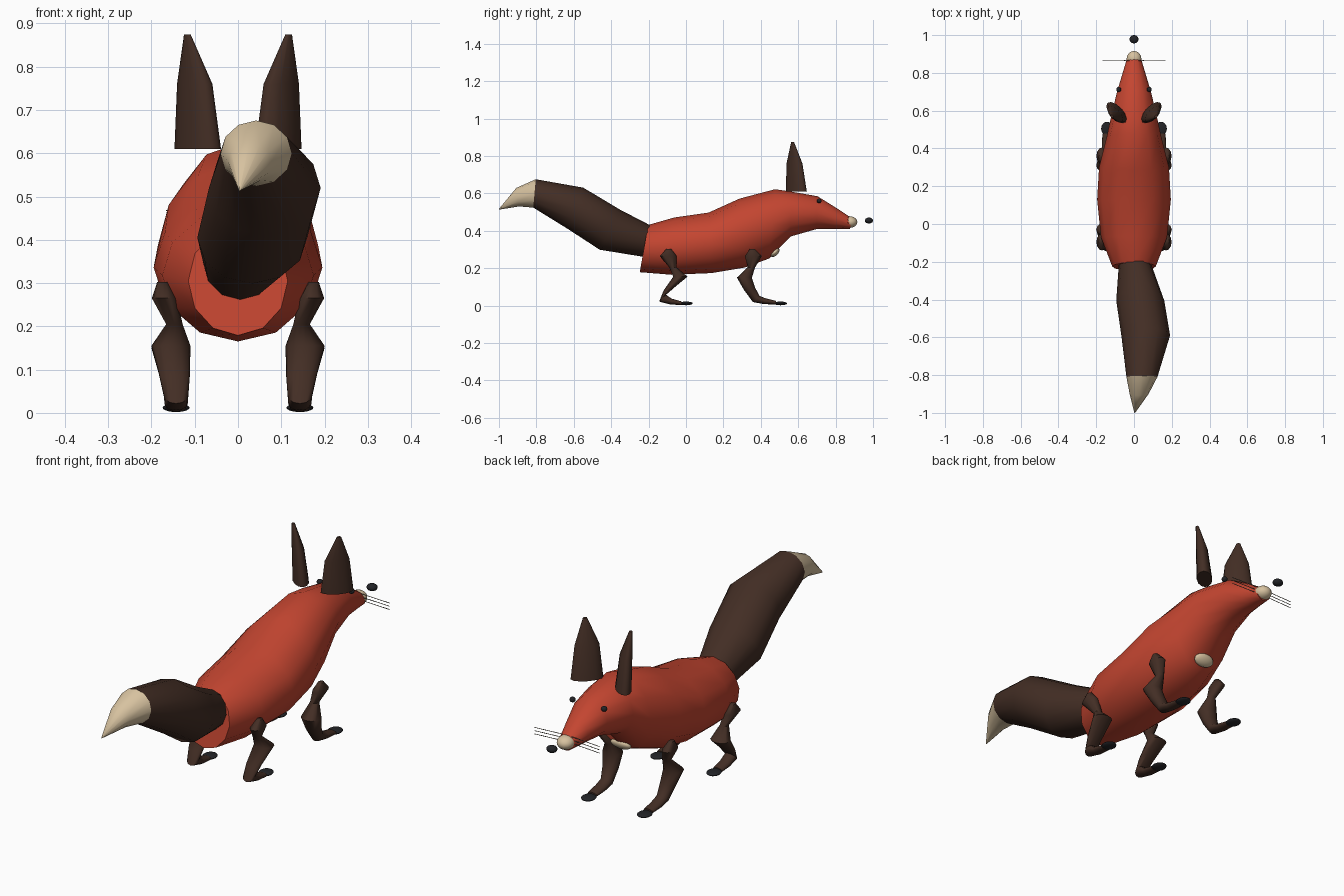
import bpy, bmesh, math
from mathutils import Vector

if "Cube" in bpy.data.objects:
    bpy.data.objects.remove(bpy.data.objects["Cube"])


def material(name, color):
    m = bpy.data.materials.new(name)
    m.use_nodes = True
    m.diffuse_color = (*color, 1)
    m.node_tree.nodes["Principled BSDF"].inputs["Base Color"].default_value = (*color, 1)
    return m


RED = material("fox red", (0.55, 0.06, 0.03))
BROWN = material("dark brown", (0.056, 0.027, 0.018))
CREAM = material("cream", (0.68, 0.54, 0.35))
BLACK = material("black", (0.016, 0.017, 0.02))
GREY = material("whisker grey", (0.18, 0.16, 0.12))


def finish(name, bm, mat, sharp=60):
    bmesh.ops.recalc_face_normals(bm, faces=bm.faces)
    mesh = bpy.data.meshes.new(name)
    bm.to_mesh(mesh)
    bm.free()
    mesh.materials.append(mat)
    ob = bpy.data.objects.new(name, mesh)
    bpy.context.collection.objects.link(ob)
    bpy.ops.object.select_all(action='DESELECT')
    ob.select_set(True)
    bpy.context.view_layer.objects.active = ob
    bpy.ops.object.shade_smooth_by_angle(angle=math.radians(sharp))
    return ob


def loft(name, rows, mat, sides=12, side=1, twist=0):
    """Rows are x, y, z, half width, half height, lean of the ring in degrees."""
    bm = bmesh.new()
    rings = []
    turn = math.radians(twist) * side
    for x, y, z, w, h, lean in rows:
        t = math.radians(lean)
        u = Vector((math.cos(turn), math.sin(turn), 0))
        v = Vector((-math.sin(turn) * math.sin(t), math.cos(turn) * math.sin(t), math.cos(t)))
        c = Vector((x * side, y, z))
        ring = []
        for i in range(sides):
            a = math.tau * i / sides
            ring.append(bm.verts.new(c + u * w * math.sin(a) + v * h * math.cos(a)))
        rings.append(ring)
    for r, s in zip(rings, rings[1:]):
        for i in range(sides):
            j = (i + 1) % sides
            bm.faces.new((r[i], r[j], s[j], s[i]))
    bm.faces.new(rings[0])
    bm.faces.new(rings[-1])
    return finish(name, bm, mat)


def ball(name, center, size, mat, tilt=0):
    bm = bmesh.new()
    bmesh.ops.create_uvsphere(bm, u_segments=16, v_segments=10, radius=1)
    ob = finish(name, bm, mat)
    ob.location, ob.scale = center, size
    ob.rotation_euler.x = math.radians(tilt)
    return ob


# Body running from rump to snout
loft("body", [
    (0, -0.225, 0.305, 0.115, 0.128, 10),
    (0, -0.07, 0.318, 0.175, 0.153, 2),
    (0, 0.13, 0.336, 0.195, 0.162, -3),
    (0, 0.30, 0.388, 0.185, 0.185, -4),
    (0, 0.46, 0.437, 0.145, 0.186, 5),
    (0, 0.56, 0.490, 0.123, 0.120, 0),
    (0, 0.70, 0.497, 0.090, 0.088, 2),
    (0, 0.80, 0.467, 0.060, 0.056, 3),
    (0, 0.88, 0.440, 0.036, 0.030, 5)], RED)

# Tail, swung to one side
loft("tail", [
    (0.005, -0.21, 0.345, 0.085, 0.086, 14),
    (0.033, -0.405, 0.405, 0.127, 0.120, 28),
    (0.062, -0.59, 0.520, 0.129, 0.118, 20),
    (0.042, -0.81, 0.600, 0.082, 0.076, 5)], BROWN)
loft("tail_tip", [
    (0.042, -0.81, 0.600, 0.082, 0.076, 5),
    (0.027, -0.90, 0.580, 0.050, 0.050, -8),
    (0.004, -1.0, 0.515, 0.002, 0.002, -20)], CREAM)

# Snout, nose and chest patch
ball("muzzle", (0, 0.875, 0.447), (0.039, 0.041, 0.031), CREAM)
ball("nose", (0, 0.978, 0.455), (0.024, 0.022, 0.016), BLACK)
ball("chest_patch", (0, 0.475, 0.285), (0.05, 0.03, 0.018), CREAM, 45)

REAR = [
    (0.175, -0.092, 0.302, 0.012, 0.014, 90),
    (0.170, -0.095, 0.265, 0.029, 0.045, 90),
    (0.147, -0.070, 0.205, 0.019, 0.020, 90),
    (0.155, -0.030, 0.155, 0.045, 0.038, 90),
    (0.147, -0.090, 0.090, 0.036, 0.030, 75),
    (0.143, -0.125, 0.040, 0.028, 0.026, 45),
    (0.143, -0.080, 0.022, 0.027, 0.016, 10),
    (0.143, -0.025, 0.013, 0.024, 0.010, 0)]
FRONT = [
    (0.175, 0.355, 0.302, 0.012, 0.014, 90),
    (0.170, 0.360, 0.265, 0.029, 0.045, 90),
    (0.147, 0.350, 0.205, 0.019, 0.020, 90),
    (0.155, 0.312, 0.150, 0.045, 0.040, 90),
    (0.147, 0.340, 0.090, 0.036, 0.030, 75),
    (0.143, 0.375, 0.036, 0.028, 0.024, 45),
    (0.143, 0.420, 0.024, 0.027, 0.016, 10),
    (0.143, 0.480, 0.016, 0.024, 0.010, 0)]

for side, label in ((1, "left"), (-1, "right")):
    # Tall upright ears
    loft(label + "_ear", [
        (0.093, 0.59, 0.61, 0.070, 0.034, 90),
        (0.100, 0.58, 0.76, 0.053, 0.026, 90),
        (0.117, 0.57, 0.874, 0.009, 0.007, 90)], BROWN, side=side, twist=47)
    ball(label + "_eye", (0.081 * side, 0.712, 0.56), (0.013, 0.013, 0.012), BLACK)
    # Legs with dark paws
    for pair, rows, paw_y in (("rear", REAR, 0.0), ("front", FRONT, 0.505)):
        loft(f"{label}_{pair}_leg", rows, BROWN, side=side)
        ball(f"{label}_{pair}_paw", (0.143 * side, paw_y, 0.012),
             (0.031, 0.036, 0.01), BLACK)
    # Three fine whiskers on each cheek
    for k in range(3):
        z = 0.438 + 0.015 * k
        curve = bpy.data.curves.new(f"{label}_whisker_{k + 1}", 'CURVE')
        curve.dimensions = '3D'
        curve.bevel_depth = 0.0014
        curve.bevel_resolution = 1
        curve.use_fill_caps = True
        line = curve.splines.new('POLY')
        line.points.add(1)
        line.points[0].co = (0.02 * side, 0.865, z + 0.006, 1)
        line.points[1].co = (0.166 * side, 0.868, z, 1)
        curve.materials.append(GREY)
        bpy.context.collection.objects.link(bpy.data.objects.new(curve.name, curve))
